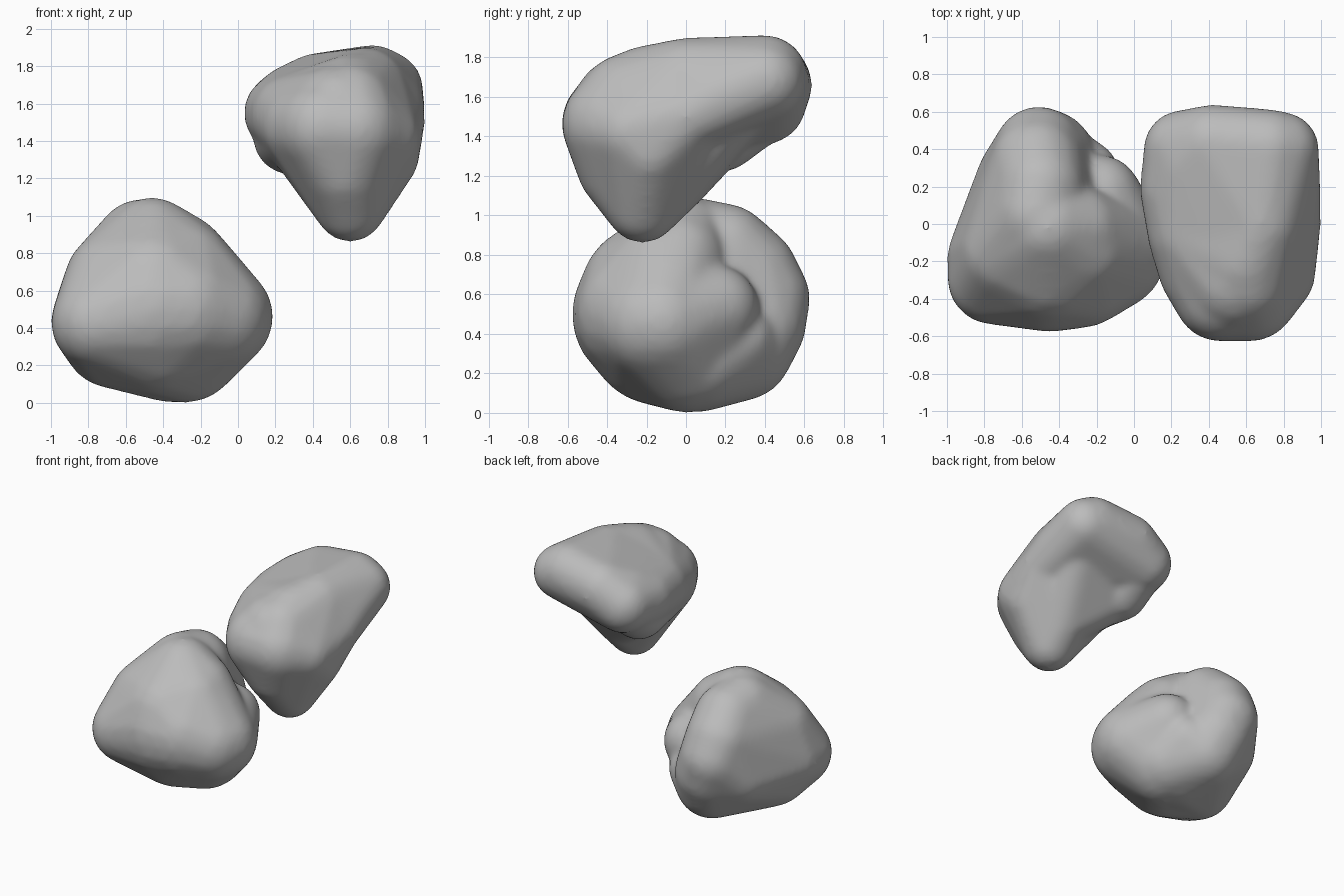
import bpy
import bmesh
from mathutils import Matrix

cube = bpy.data.objects.get("Cube")
if cube:
    bpy.data.objects.remove(cube, do_unlink=True)

# Single matte grey
grey = bpy.data.materials.new("stone_grey")
grey.use_nodes = True
colour = (0.5, 0.5, 0.5, 1.0)
grey.diffuse_color = colour
grey.node_tree.nodes["Principled BSDF"].inputs["Base Color"].default_value = colour


def add_hull(target, balls):
    """Add the convex skin around a group of balls (x, y, z, radius)."""
    bm = bmesh.new()
    for x, y, z, r in balls:
        bmesh.ops.create_icosphere(bm, subdivisions=3, radius=r,
                                   matrix=Matrix.Translation((x, y, z)))
    points = [v.co.copy() for v in bm.verts]
    bm.clear()
    for p in points:
        bm.verts.new(p)
    bmesh.ops.convex_hull(bm, input=bm.verts[:])
    loose = [v for v in bm.verts if not v.link_faces]
    bmesh.ops.delete(bm, geom=loose, context='VERTS')
    bmesh.ops.recalc_face_normals(bm, faces=bm.faces[:])
    part = bpy.data.meshes.new("lobe")
    bm.to_mesh(part)
    bm.free()
    target.from_mesh(part)
    bpy.data.meshes.remove(part)


def make_blob(name, lobes):
    """Fuse overlapping lobes into one softly creased blob."""
    bm = bmesh.new()
    for balls in lobes:
        add_hull(bm, balls)
    mesh = bpy.data.meshes.new(name)
    bm.to_mesh(mesh)
    bm.free()
    mesh.materials.append(grey)
    obj = bpy.data.objects.new(name, mesh)
    bpy.context.collection.objects.link(obj)
    fuse = obj.modifiers.new("fuse", 'REMESH')
    fuse.mode = 'VOXEL'
    fuse.voxel_size = 0.02
    fuse.use_smooth_shade = True
    soften = obj.modifiers.new("soften", 'SMOOTH')
    soften.factor = 0.5
    soften.iterations = 18


# Upper blob: pointed front body, broad overhanging back,
# low left lobe, and a web filling the underside
make_blob("upper_blob", [
    [(0.60, -0.22, 1.05, 0.19), (0.60, -0.08, 1.20, 0.20),
     (0.57, -0.32, 1.25, 0.235), (0.46, -0.38, 1.47, 0.25),
     (0.62, -0.37, 1.46, 0.26), (0.60, -0.30, 1.58, 0.24),
     (0.60, -0.20, 1.62, 0.24), (0.78, -0.18, 1.32, 0.19),
     (0.76, -0.27, 1.42, 0.21), (0.82, 0.00, 1.50, 0.18),
     (0.36, -0.25, 1.48, 0.23), (0.30, -0.05, 1.53, 0.23),
     (0.68, 0.00, 1.68, 0.22)],
    [(0.26, 0.40, 1.57, 0.21), (0.24, 0.18, 1.55, 0.21),
     (0.30, 0.30, 1.59, 0.22), (0.42, 0.43, 1.66, 0.21),
     (0.79, 0.40, 1.68, 0.20), (0.72, 0.40, 1.70, 0.215),
     (0.68, 0.00, 1.68, 0.22), (0.82, 0.00, 1.50, 0.18),
     (0.80, 0.15, 1.58, 0.20), (0.30, -0.05, 1.53, 0.23),
     (0.54, -0.30, 1.53, 0.28)],
    [(0.28, 0.18, 1.42, 0.20), (0.36, 0.00, 1.44, 0.22),
     (0.27, 0.34, 1.54, 0.20), (0.36, -0.25, 1.46, 0.22)],
    [(0.60, -0.08, 1.20, 0.20), (0.30, 0.14, 1.42, 0.19),
     (0.62, 0.09, 1.40, 0.18), (0.72, 0.26, 1.62, 0.20)],
])

# Lower blob: front body, back lobe, rolled lobe and a low ridge at the crease
left_side = [(-0.75, -0.29, 0.43, 0.25), (-0.75, -0.18, 0.44, 0.25),
             (-0.68, -0.10, 0.33, 0.25), (-0.66, -0.15, 0.65, 0.27)]
make_blob("lower_blob", [
    left_side + [
        (-0.45, -0.20, 0.50, 0.38), (-0.45, -0.18, 0.60, 0.36),
        (-0.30, -0.22, 0.50, 0.34), (-0.12, -0.17, 0.46, 0.29),
        (-0.09, -0.12, 0.46, 0.28), (-0.30, -0.12, 0.70, 0.28),
        (-0.42, -0.15, 0.38, 0.34), (-0.28, 0.00, 0.30, 0.30),
        (-0.30, -0.03, 0.78, 0.23), (-0.46, -0.02, 0.85, 0.25)],
    left_side + [
        (-0.51, 0.39, 0.58, 0.24), (-0.46, 0.36, 0.45, 0.25),
        (-0.52, 0.32, 0.70, 0.25), (-0.50, 0.20, 0.82, 0.24),
        (-0.52, 0.05, 0.85, 0.24), (-0.62, 0.25, 0.42, 0.22),
        (-0.42, 0.28, 0.32, 0.26), (-0.35, 0.05, 0.30, 0.30)],
    [(-0.18, 0.15, 0.53, 0.22), (-0.10, -0.08, 0.46, 0.27),
     (-0.28, 0.00, 0.30, 0.30)],
    [(-0.26, 0.27, 0.38, 0.18), (-0.42, 0.28, 0.32, 0.26),
     (-0.28, 0.05, 0.30, 0.29)],
])
